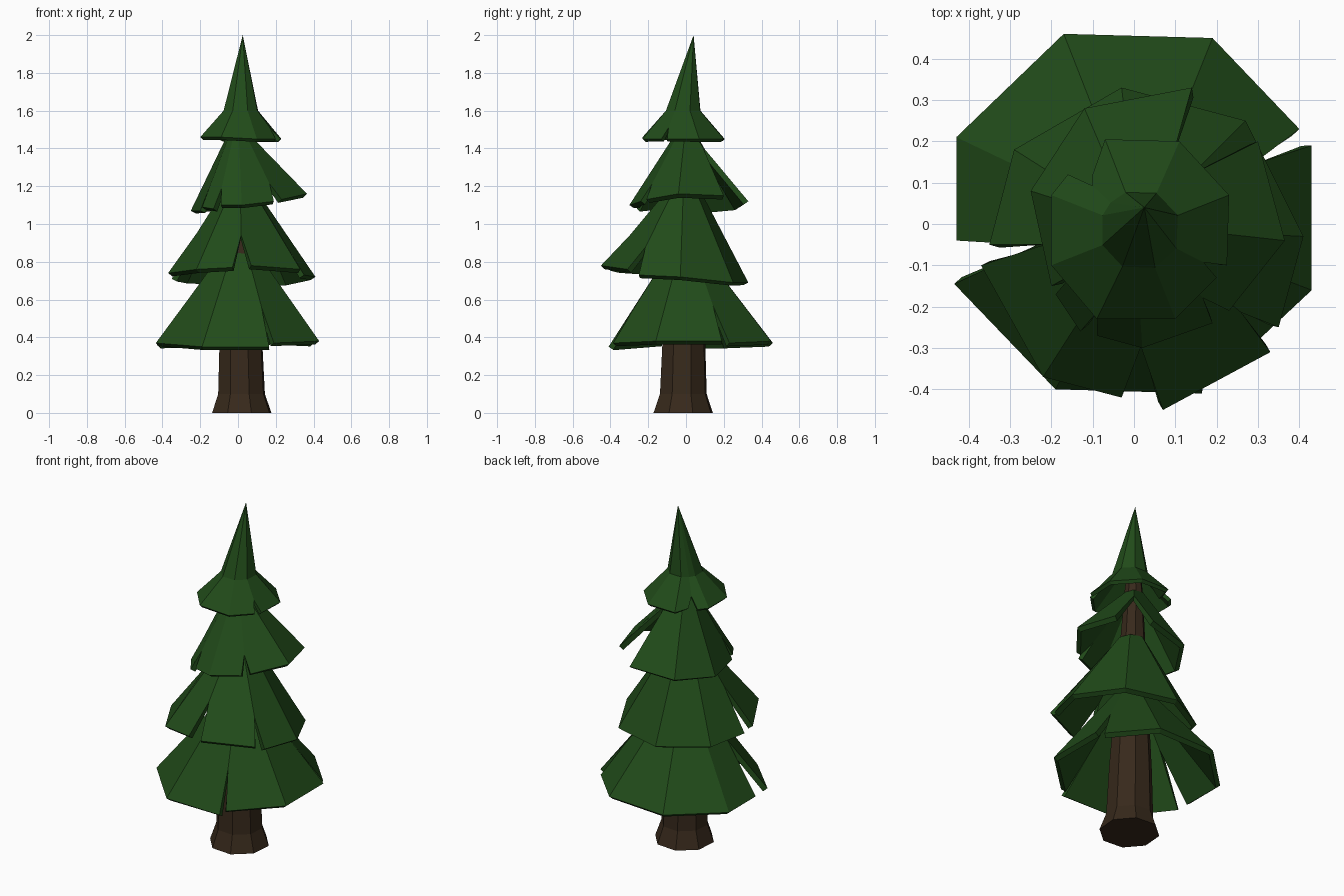
import bpy, bmesh, math
from mathutils import Vector

if "Cube" in bpy.data.objects:
    bpy.data.objects.remove(bpy.data.objects["Cube"])


def material(name, rgb):
    m = bpy.data.materials.new(name)
    m.diffuse_color = (*rgb, 1)
    m.use_nodes = True
    m.node_tree.nodes["Principled BSDF"].inputs["Base Color"].default_value = m.diffuse_color
    return m


GREEN = material("needles", (0.015, 0.07, 0.01))
BROWN = material("bark", (0.038, 0.022, 0.011))


def finish(name, bm, mat):
    mesh = bpy.data.meshes.new(name)
    bm.to_mesh(mesh)
    bm.free()
    mesh.materials.append(mat)
    ob = bpy.data.objects.new(name, mesh)
    bpy.context.collection.objects.link(ob)
    return ob


def tier(name, corners, centre, radius, top, apex=None, thick=0.03):
    """Skirt shell. corners run counter-clockwise; a corner is (x, y, z), or
    (x, y, z, x2, y2, z2, f) where the skirt is torn open up to fraction f."""
    bm = bmesh.new()
    c = Vector((*centre, top))
    cols = []
    for p in corners:
        a = Vector(p[:3])
        b = Vector(p[3:6]) if len(p) > 3 else a
        mid = (a + b) / 2
        d = Vector((mid.x - c.x, mid.y - c.y, 0)).normalized()
        t = c + d * radius
        vt, va = bm.verts.new(t), bm.verts.new(a)
        if len(p) > 3:
            cols.append((vt, bm.verts.new(t.lerp(mid, p[6])), va, bm.verts.new(b)))
        else:
            cols.append((vt, None, va, va))
    tip = bm.verts.new(apex) if apex else None
    for i, k in enumerate(cols):
        n = cols[(i + 1) % len(cols)]
        loop = [k[3], n[2], n[1], n[0], k[0], k[1]]
        bm.faces.new([v for v in loop if v])
        if tip:
            bm.faces.new((k[0], n[0], tip))
    ob = finish(name, bm, GREEN)
    mod = ob.modifiers.new("thickness", 'SOLIDIFY')
    mod.thickness = thick
    mod.offset = -1


# Trunk: flared octagonal post that tapers up through the branches
bm = bmesh.new()
rings = []
for r, z in ((0.165, 0), (0.13, 0.1), (0.118, 0.4), (0.05, 1.5), (0.035, 1.65)):
    s = max(0, 1 - z / 1.6)
    rings.append([bm.verts.new((0.02 * s + r * math.cos(a), -0.015 * s + r * math.sin(a), z))
                  for a in (math.tau * (i + 0.4) / 8 for i in range(8))])
for lo, hi in zip(rings, rings[1:]):
    for i in range(8):
        j = (i + 1) % 8
        bm.faces.new((lo[i], lo[j], hi[j], hi[i]))
bm.faces.new(rings[0][::-1])
bm.faces.new(rings[-1])
finish("trunk", bm, BROWN)

# Branch skirts, lowest to highest
tier("bottom_branches", [
    (0.19, 0.45, 0.38), (-0.17, 0.46, 0.37), (-0.43, 0.21, 0.36),
    (-0.43, -0.04, 0.36, -0.435, -0.145, 0.37, 0.45),
    (-0.19, -0.40, 0.35),
    (0.165, -0.41, 0.35, 0.19, -0.385, 0.37, 0.6),
    (0.43, -0.16, 0.38),
    (0.43, 0.19, 0.38, 0.40, 0.23, 0.37, 0.6)], (0.01, 0), 0.09, 0.86)

tier("lower_middle_branches", [
    (0.27, 0.25, 0.69), (-0.03, 0.33, 0.69), (-0.29, 0.18, 0.70),
    (-0.35, -0.05, 0.71, -0.37, -0.10, 0.74, 0.5),
    (-0.22, -0.37, 0.76),
    (-0.03, -0.42, 0.77, 0.07, -0.45, 0.78, 0.6),
    (0.33, -0.31, 0.76, 0.35, -0.25, 0.73, 0.7),
    (0.41, -0.03, 0.72)], (0.01, -0.01), 0.08, 1.19)

tier("upper_middle_branches", [
    (0.30, 0.20, 1.15, 0.14, 0.33, 1.12, 0.2),
    (-0.12, 0.28, 1.09), (-0.25, 0.08, 1.07),
    (-0.20, -0.15, 1.07, -0.19, -0.17, 1.09, 0.7),
    (-0.13, -0.26, 1.08, -0.09, -0.27, 1.10, 0.75),
    (0.02, -0.30, 1.10),
    (0.19, -0.24, 1.12, 0.23, -0.21, 1.13, 0.75),
    (0.365, -0.04, 1.16)], (0, 0), 0.055, 1.48)

tier("treetop", [
    (0.11, 0.20, 1.45), (-0.07, 0.205, 1.45),
    (-0.10, 0.12, 1.45, -0.16, 0.12, 1.46, 0.6),
    (-0.20, 0.07, 1.46), (-0.20, -0.10, 1.46),
    (-0.09, -0.23, 1.46), (0.10, -0.23, 1.45),
    (0.20, -0.13, 1.45, 0.225, -0.10, 1.45, 0.6),
    (0.23, 0.07, 1.45)], (0.015, -0.015), 0.098, 1.6, (0.025, 0.04, 2.0), 0.022)
